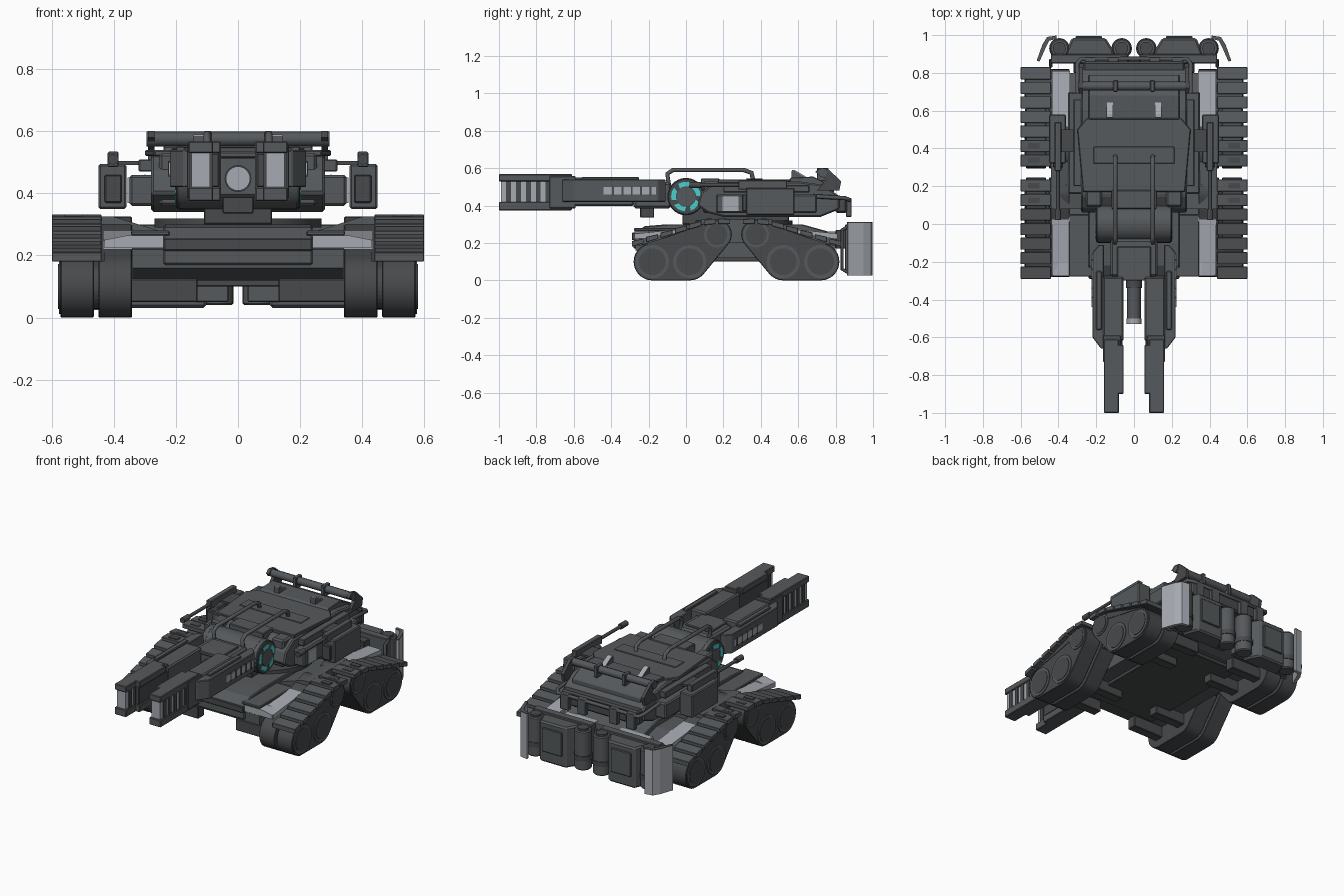
import bpy, bmesh, math
from mathutils import Vector

if "Cube" in bpy.data.objects:
    bpy.data.objects.remove(bpy.data.objects["Cube"])


def material(name, rgb):
    m = bpy.data.materials.new(name)
    m.use_nodes = True
    m.diffuse_color = (*rgb, 1)
    m.node_tree.nodes["Principled BSDF"].inputs["Base Color"].default_value = (*rgb, 1)
    return m


ARMOR = material("armor grey", (.092, .1, .106))
DARK = material("dark steel", (.064, .068, .072))
LIGHT = material("light grey", (.38, .4, .44))
CYAN = material("cyan glow", (.07, .62, .62))
AXES = {"x": (0, 1, 2), "y": (1, 0, 2), "z": (2, 0, 1)}
FLIP = .54  # rear track pods mirror the front ones about half this y


def finish(name, bm, mat, mirror=False, bevel=0, smooth=False):
    bmesh.ops.recalc_face_normals(bm, faces=bm.faces)
    mesh = bpy.data.meshes.new(name)
    bm.to_mesh(mesh)
    bm.free()
    mesh.materials.append(mat)
    ob = bpy.data.objects.new(name, mesh)
    bpy.context.collection.objects.link(ob)
    if bevel:
        mod = ob.modifiers.new("chamfer", "BEVEL")
        mod.width, mod.segments = bevel, 1
    if mirror:
        ob.modifiers.new("mirror", "MIRROR")
    if smooth:
        bpy.ops.object.select_all(action="DESELECT")
        ob.select_set(True)
        bpy.context.view_layer.objects.active = ob
        bpy.ops.object.shade_smooth_by_angle()
    return ob


def prism(name, pts, axis, a, b, mat=ARMOR, mirror=False, bevel=0, smooth=False):
    """Extrude a flat outline along an axis from a to b."""
    bm = bmesh.new()
    k, u, v = AXES[axis]
    loops = []
    for d in (a, b):
        loop = []
        for p in pts:
            co = [0, 0, 0]
            co[k], co[u], co[v] = d, p[0], p[1]
            loop.append(bm.verts.new(co))
        loops.append(loop)
        bm.faces.new(loop)
    n = len(pts)
    for i in range(n):
        j = (i + 1) % n
        bm.faces.new((loops[0][i], loops[0][j], loops[1][j], loops[1][i]))
    return finish(name, bm, mat, mirror, bevel, smooth)


def box(name, x, y, z, mat=ARMOR, mirror=False, bevel=.004):
    pts = [(x[0], y[0]), (x[1], y[0]), (x[1], y[1]), (x[0], y[1])]
    return prism(name, pts, "z", z[0], z[1], mat, mirror, bevel)


def circle(c, r, n=28, start=0, end=2 * math.pi):
    return [(c[0] + r * math.cos(start + (end - start) * i / n),
             c[1] + r * math.sin(start + (end - start) * i / n)) for i in range(n)]


def cylinder(name, axis, c, r, a, b, mat=ARMOR, mirror=False, bevel=0):
    return prism(name, circle(c, r), axis, a, b, mat, mirror, bevel, True)


def tube(name, pts, r, mat=ARMOR, mirror=False):
    cu = bpy.data.curves.new(name, "CURVE")
    cu.dimensions, cu.bevel_depth, cu.bevel_resolution = "3D", r, 2
    cu.use_fill_caps = True
    sp = cu.splines.new("POLY")
    sp.points.add(len(pts) - 1)
    for q, p in zip(sp.points, pts):
        q.co = (*p, 1)
    cu.materials.append(mat)
    ob = bpy.data.objects.new(name, cu)
    bpy.context.collection.objects.link(ob)
    if mirror:
        ob.modifiers.new("mirror", "MIRROR")


def hull_outline(circles):
    """Convex outline around several circles."""
    pts = sorted({(round(y, 4), round(z, 4)) for c, r in circles for y, z in circle(c, r, 32)})
    half = []
    for seq in (pts, pts[::-1]):
        h = []
        for p in seq:
            while len(h) > 1 and (Vector(h[-1]) - Vector(h[-2])).cross(Vector(p) - Vector(h[-1])) <= 0:
                h.pop()
            h.append(p)
        half += h[:-1]
    return half


# Four track pods
for end in ("front", "rear"):
    fy = (lambda y: y) if end == "front" else (lambda y: FLIP - y)
    wheels = [((fy(-.18), .1), .092), ((fy(.02), .1), .092), ((fy(.165), .245), .072)]
    band = hull_outline([(c, r + .008) for c, r in wheels])
    for side, x in (("inner", (.342, .45)), ("outer", (.465, .572))):
        prism(f"{end}_{side}_track", band, "x", *x, DARK, True, .003, True)
    prism(f"{end}_track_core", hull_outline([(c, r - .02) for c, r in wheels]), "x", .44, .47, DARK, True)
    for i, (c, r) in enumerate(wheels):
        cylinder(f"{end}_wheel_{i}", "x", c, r - .003, .56, .577, ARMOR, True)
        cylinder(f"{end}_wheel_hub_{i}", "x", c, r * .78, .57, .58, DARK, True)
    for i in (0, 1):
        y = wheels[i][0][0]
        box(f"{end}_suspension_arm_{i}", (.13, .36), (y - .03, y + .03), (.05, .125), DARK, True)
    # overlapping fender slats climbing toward the middle
    for i in range(7):
        y0 = -.29 + i * .077
        y1 = y0 + .064
        za, zb = (min(.322, .2 + (y + .29) * .3) for y in (y0, y1))
        pts = [(fy(y0), za - .02), (fy(y1), zb - .02), (fy(y1), zb + .005), (fy(y0), za + .01)]
        prism(f"{end}_fender_slat_{i}", pts, "x", .44, .6, ARMOR, True, .002)
        if i > 4:
            box(f"{end}_fender_bolt_{i}", (.5, .56), sorted((fy(y0 + .015), fy(y0 + .045))),
                (za, zb + .01), DARK, True, 0)
    support = [(fy(-.28), .18), (fy(.14), .3), (fy(.22), .31), (fy(.22), .27), (fy(.12), .26)]
    prism(f"{end}_fender_support", support, "x", .43, .575, DARK, True)
    # inner light panels beside the hull
    panel = [(fy(-.27), .22), (fy(.08), .27), (fy(.08), .285), (fy(-.27), .25)]
    prism(f"{end}_light_panel", panel, "x", .34, .435, LIGHT, True)

# Hull
prism("hull", [(-.27, .16), (-.27, .22), (-.1, .265), (.64, .265), (.8, .22), (.8, .16),
               (.7, .12), (-.15, .12)], "x", -.34, .34, ARMOR)
prism("hull_top_deck", [(-.28, .17), (-.28, .25), (-.22, .29), (-.1, .3), (.62, .3), (.8, .25),
                        (.8, .17)], "x", -.24, .24, ARMOR, bevel=.005)
box("hull_nose_plate", (-.24, .24), (-.29, -.27), (.215, .255), DARK)
prism("nose_light_panel", [(.24, .224), (.43, .224), (.43, .25), (.36, .264), (.24, .264)],
      "y", -.276, -.2, LIGHT, True)
box("nose_deck_plate", (.22, .345), (-.278, .05), (.264, .28), ARMOR, True)
prism("side_sponson", [(.24, .2), (.44, .2), (.44, .325), (.4, .325), (.24, .275)],
      "y", .08, .46, ARMOR, True)
box("belly_plate", (-.24, .24), (-.12, .66), (.1, .13), DARK)
box("rear_deck_light_panel", (.08, .3), (.75, .83), (.24, .262), LIGHT, True)

# Rear bumper pods
box("bumper_beam", (-.32, .32), (.8, .87), (.17, .27), DARK)
prism("bumper_box", [(.1, .87), (.36, .87), (.36, .91), (.33, .985), (.15, .985), (.11, .92)],
      "z", .03, .285, ARMOR, True, .01)
box("bumper_box_lid", (.17, .31), (.88, .995), (.1, .25), ARMOR, True)
box("bumper_bracket", (.03, .44), (.85, .9), (.05, .3), ARMOR, True)
for x in (.065, .395):
    tag = "inner" if x < .2 else "outer"
    cylinder(f"bumper_{tag}_drum", "z", (x, .93), .05, .04, .285, ARMOR, True, .006)
    cylinder(f"bumper_{tag}_drum_band", "z", (x, .93), .054, .1, .13, DARK, True)
    cylinder(f"bumper_{tag}_drum_cap", "z", (x, .93), .034, .28, .295, DARK, True)
guard = [(.41, .998), (.46, .99), (.485, .95), (.515, .865), (.5, .86), (.465, .94), (.45, .97), (.41, .98)]
prism("bumper_corner_guard", guard, "z", .025, .306, LIGHT, True)
prism("corner_guard_cap", guard, "z", .306, .312, ARMOR, True)
tube("bumper_side_rail", [(.44, .87, .29), (.44, .835, .27), (.44, .835, .06), (.44, .87, .04)], .009, DARK, True)

# Turret
cylinder("turret_ring", "z", (0, .3), .27, .29, .32, DARK)
box("turret_neck", (-.11, .11), (-.02, .55), (.3, .4), DARK)
prism("turret_body", [(.06, .4), (.12, .36), (.2, .34), (.72, .34), (.82, .38), (.82, .45),
                      (.74, .51), (.6, .53), (.15, .52), (.08, .47)], "x", -.28, .28, ARMOR, bevel=.008)
box("turret_cheek", (.17, .255), (.09, .3), (.36, .53), ARMOR, True, .01)
prism("roof_plate", [(-.27, .17), (.27, .17), (.3, .5), (.25, .56), (-.25, .56), (-.3, .5)],
      "z", .52, .54, ARMOR, bevel=.004)
box("roof_panel", (-.215, .215), (.32, .41), (.54, .546), ARMOR)
box("roof_front_block", (-.12, .12), (.08, .18), (.48, .545), ARMOR)
prism("roof_rear_housing", [(.53, .5), (.56, .55), (.68, .555), (.79, .5), (.79, .45), (.55, .45)],
      "x", -.24, .24, ARMOR, bevel=.004)
prism("roof_wedge", [(.565, .53), (.565, .585), (.58, .585), (.655, .54)], "x", .11, .145, ARMOR, True)
prism("roof_wedge_panel", [(.566, .585), (.566, .59), (.582, .59), (.66, .543), (.655, .54), (.58, .585)],
      "x", .112, .143, LIGHT, True)
tube("rear_roof_roller", [(-.295, .73, .575), (.295, .73, .575)], .024, ARMOR)
box("roller_clamp", (.085, .11), (.7, .762), (.53, .602), ARMOR, True)
prism("roller_end_bracket", [(.69, .58), (.72, .602), (.76, .595), (.83, .53), (.82, .48), (.7, .48),
                             (.75, .54)], "x", .27, .29, DARK, True)
box("rear_stowage", (-.27, .27), (.8, .86), (.36, .45), DARK, False, .01)
tube("rear_basket_rail", [(.3, .68, .45), (.3, .85, .44), (.28, .875, .43), (0, .875, .43)], .011, ARMOR, True)
for i in (0, 1):
    x = .08 + i * .12
    box(f"rear_vent_{i}", (x, x + .06), (.855, .885), (.34, .44), ARMOR, True)
box("turret_side_skirt", (.27, .35), (.16, .7), (.36, .46), ARMOR, True, .008)
box("side_light_panel", (.34, .356), (.195, .28), (.37, .452), LIGHT, True, 0)
box("side_upper_ledge", (.27, .32), (.2, .66), (.47, .51), ARMOR, True)

# Side guns
box("side_gun_pod", (.36, .45), (.32, .58), (.35, .495), ARMOR, True, .006)
box("side_gun_pod_face", (.375, .43), (.3, .33), (.37, .46), DARK, True)
box("side_gun_shelf", (.32, .4), (.38, .5), (.492, .505), DARK, True, 0)
box("side_gun_receiver", (.385, .42), (.28, .54), (.485, .535), ARMOR, True)
cylinder("side_gun_barrel", "y", (.4025, .51), .01, .03, .3, DARK, True)
cylinder("side_gun_muzzle", "y", (.4025, .51), .017, .02, .08, DARK, True)

# Gun pivot with glowing ring
PIVOT = (0, .448)
cylinder("gun_pivot", "x", PIVOT, .1, -.17, .17, ARMOR, False, .006)
cylinder("pivot_cap", "x", PIVOT, .097, .165, .2, DARK, True, .004)
cylinder("pivot_hub", "x", PIVOT, .05, .19, .203, ARMOR, True)
cylinder("pivot_shroud", "x", PIVOT, .1, .165, .19, ARMOR, True)
for i in range(5):
    a = i * math.tau / 5
    arc = circle(PIVOT, .079, 10, a, a + .95) + circle(PIVOT, .054, 10, a + .95, a)
    prism(f"pivot_glow_{i}", arc, "x", .198, .203, CYAN, True)
box("mantlet", (-.125, .125), (-.28, -.08), (.385, .525), ARMOR, False, .012)
box("mantlet_brow", (-.09, .09), (-.3, -.12), (.515, .535), ARMOR)
box("mantlet_sensor", (-.05, .05), (-.245, -.17), (.335, .4), DARK)
cylinder("center_barrel_sleeve", "y", PIVOT, .043, -.34, -.25, DARK)
cylinder("center_barrel", "y", PIVOT, .036, -.5, -.3, ARMOR)
cylinder("center_barrel_tip", "y", PIVOT, .039, -.53, -.5, LIGHT)

# Twin rail gun
box("rail_core", (.09, .15), (-.99, -.3), (.42, .53), LIGHT, True, 0)
for name, z in (("upper", (.53, .568)), ("lower", (.375, .42))):
    box(f"rail_tip_{name}", (.08, .16), (-1, -.61), z, ARMOR, True)
    box(f"rail_tip_edge_{name}", (.055, .1), (-.9, -.64), z, ARMOR, True)
for i in range(6):
    y = -.962 + i * .053
    box(f"rail_rib_{i}", (.082, .156), (y, y + .026), (.41, .54), DARK, True, 0)
box("rail_inner_wall", (.06, .1), (-.9, -.3), (.42, .53), DARK, True)
box("rail_tip_collar", (.07, .165), (-.73, -.59), (.385, .558), ARMOR, True)
box("rail_middle", (.055, .165), (-.62, -.28), (.397, .55), ARMOR, True, .008)
prism("rail_arm", [(.16, -.66), (.175, -.66), (.22, -.6), (.22, -.15), (.185, -.11), (.16, -.11)],
      "z", .42, .54, ARMOR, True, .004)
box("rail_arm_light_strip", (.218, .224), (-.44, -.16), (.46, .5), LIGHT, True, 0)
for i in range(5):
    y = -.395 + i * .05
    box(f"rail_arm_rib_{i}", (.218, .226), (y, y + .01), (.455, .505), DARK, True, 0)
box("rail_arm_cover", (.17, .2), (-.56, -.25), (.535, .552), ARMOR, True)

# Roof handrails
tube("roof_handrail", [(.1, -.09, .5), (.1, -.1, .57), (.1, -.07, .59), (.1, .31, .59),
                       (.1, .35, .575), (.1, .36, .53)], .012, ARMOR, True)
